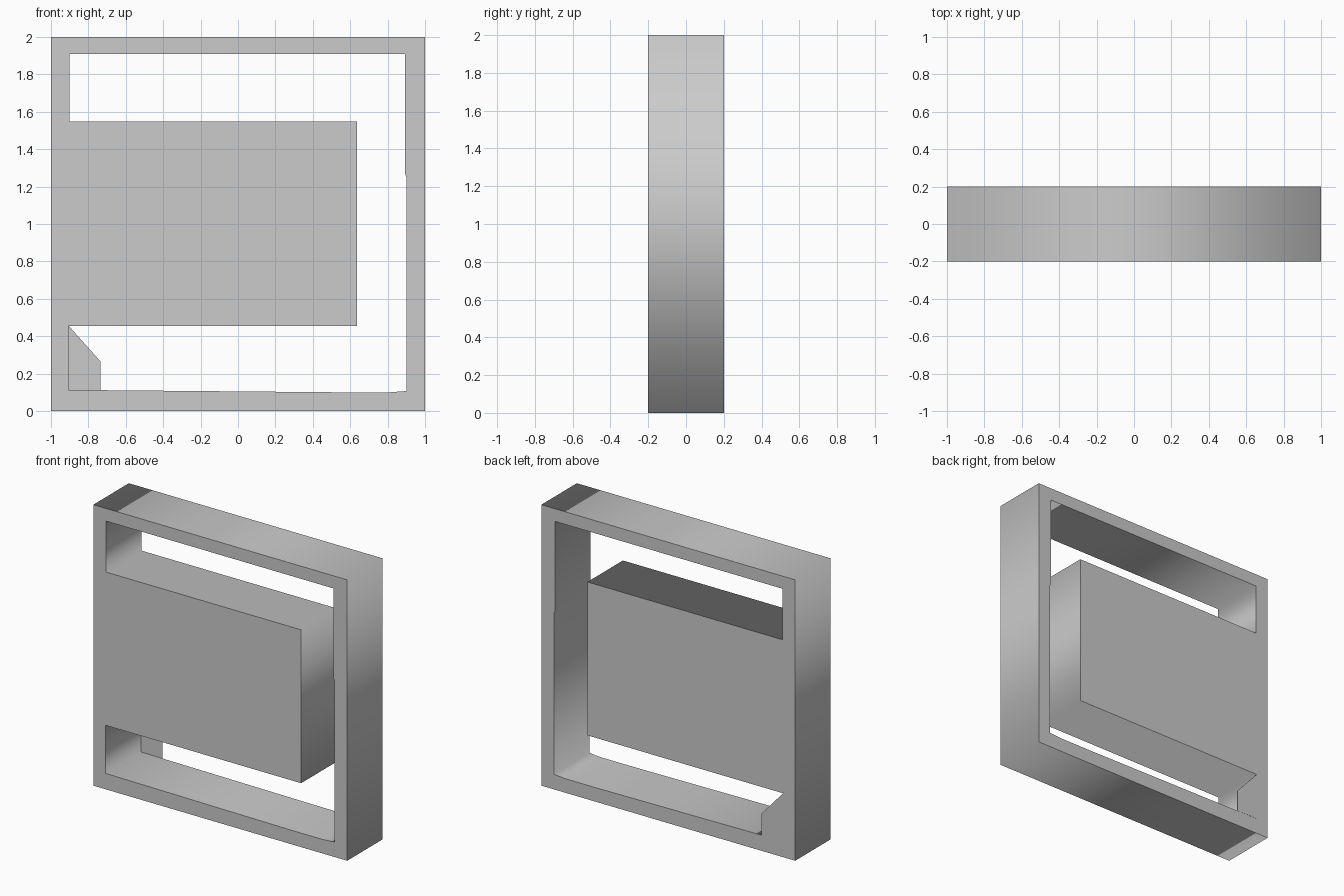
import bpy, bmesh
from math import radians

if "Cube" in bpy.data.objects:
    bpy.data.objects.remove(bpy.data.objects["Cube"])

DEPTH = 0.4


def extruded_outline(name, loops, depth):
    """Solid from closed x/z loops (outer first, then holes), centred on y = 0."""
    curve = bpy.data.curves.new(name, 'CURVE')
    curve.dimensions = '2D'
    curve.fill_mode = 'BOTH'
    curve.extrude = depth / 2
    for points in loops:
        spline = curve.splines.new('POLY')
        spline.points.add(len(points) - 1)
        for p, (x, z) in zip(spline.points, points):
            p.co = (x, z, 0, 1)
        spline.use_cyclic_u = True
    obj = bpy.data.objects.new(name, curve)
    bpy.context.collection.objects.link(obj)
    obj.rotation_euler.x = radians(90)
    bpy.ops.object.select_all(action='DESELECT')
    obj.select_set(True)
    bpy.context.view_layer.objects.active = obj
    bpy.ops.object.convert(target='MESH')
    bpy.ops.object.transform_apply(location=False, rotation=True, scale=False)
    # weld the caps to the sides
    mesh = bpy.context.object.data
    bm = bmesh.new()
    bm.from_mesh(mesh)
    bmesh.ops.remove_doubles(bm, verts=bm.verts, dist=1e-5)
    bmesh.ops.recalc_face_normals(bm, faces=bm.faces)
    bm.to_mesh(mesh)
    bm.free()
    return bpy.context.object


# Square frame with the inner block attached to its left bar (C-shaped opening)
outer = [(-1, 0), (1, 0), (1, 2), (-1, 2)]
opening = [(-0.905, 0.113), (0.55, 0.10), (0.81, 0.10), (0.90, 0.107),
           (0.90, 1.25), (0.893, 1.27), (0.893, 1.91), (-0.90, 1.91),
           (-0.90, 1.547), (0.637, 1.547), (0.637, 0.455), (-0.905, 0.455)]
extruded_outline("frame_and_block", [outer, opening], DEPTH)

# Thin corner plate flush with the back face
plate = [(-0.905, 0.113), (-0.735, 0.1115), (-0.735, 0.265), (-0.905, 0.455)]
corner = extruded_outline("corner_plate", [plate], 0.002)
corner.location.y = DEPTH / 2
